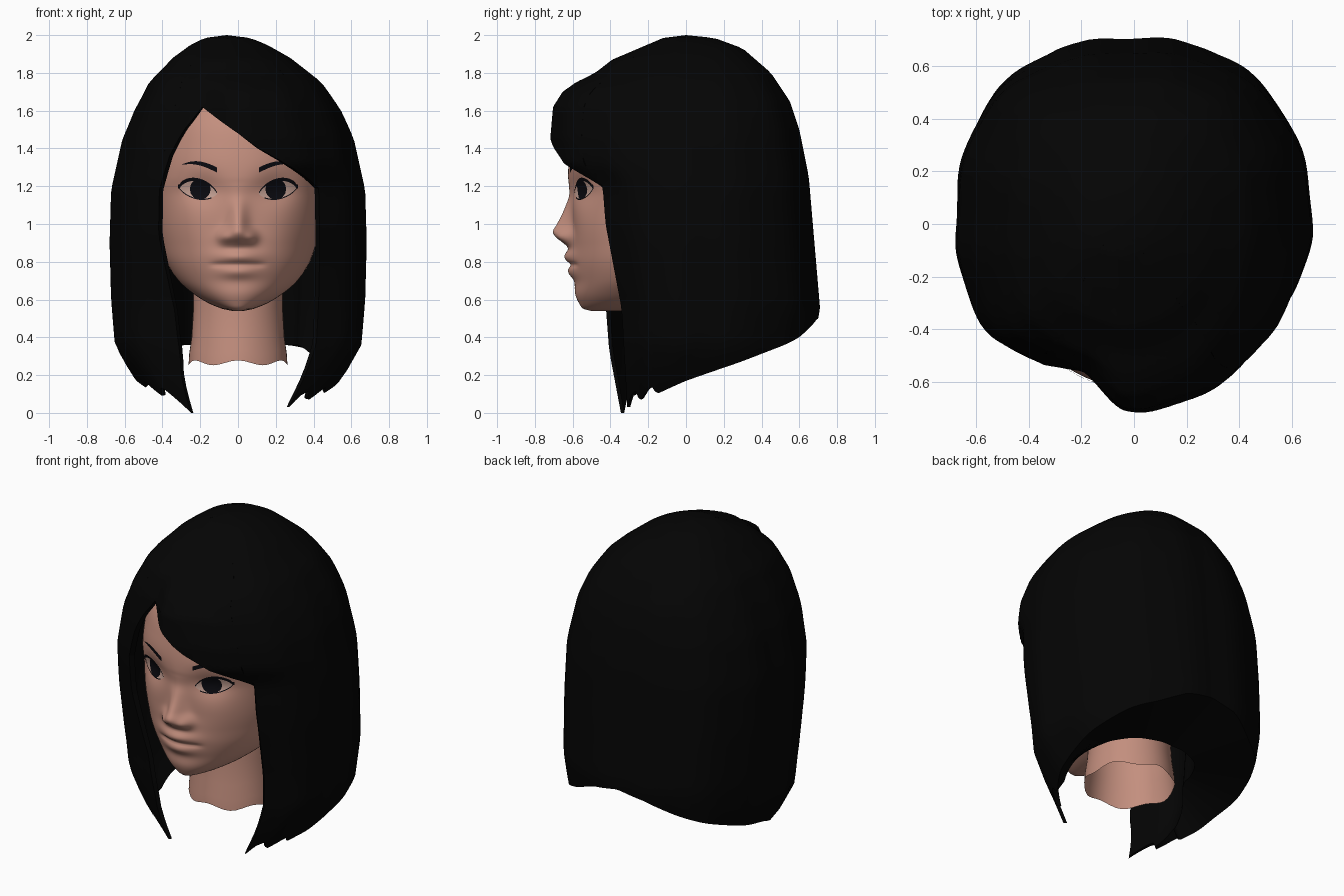
import bpy, bmesh, math

if "Cube" in bpy.data.objects:
    bpy.data.objects.remove(bpy.data.objects["Cube"])


def mat(name, rgb):
    m = bpy.data.materials.new(name)
    m.diffuse_color = (*rgb, 1)
    m.use_nodes = True
    m.node_tree.nodes["Principled BSDF"].inputs["Base Color"].default_value = m.diffuse_color
    return m


SKIN = mat("skin", (0.55, 0.275, 0.21))
HAIR = mat("black hair", (0.0013, 0.0013, 0.0013))
DARK = mat("dark iris", (0.003, 0.003, 0.005))
WHITE = mat("eye white", (0.56, 0.36, 0.30))


def table(rows, z, soft=False):
    """Lookup in rows sorted by rising first value; soft gives a smooth curve."""
    if z <= rows[0][0]:
        return rows[0][1:]
    for i in range(len(rows) - 1):
        p, q = rows[i], rows[i + 1]
        if z <= q[0]:
            h = q[0] - p[0]
            t = (z - p[0]) / h
            if not soft:
                return tuple(a + (b - a) * t for a, b in zip(p[1:], q[1:]))
            o, r = rows[max(i - 1, 0)], rows[min(i + 2, len(rows) - 1)]
            out = []
            for k in range(1, len(p)):
                m0 = (q[k] - o[k]) / (q[0] - o[0]) * h
                m1 = (r[k] - p[k]) / (r[0] - p[0]) * h
                d = p[k] - q[k]
                out.append(p[k] + t * (m0 + t * (-3 * d - 2 * m0 - m1 + t * (2 * d + m0 + m1))))
            return tuple(out)
    return rows[-1][1:]


def smooth(t):
    t = min(1, max(0, t))
    return t * t * (3 - 2 * t)


def build(name, grids, material, bridges=(), caps=False, angle=50):
    """Mesh from grids of points, plus strips that join pairs of point rows."""
    bm = bmesh.new()
    vs = [[[bm.verts.new(p) for p in row] for row in g] for g in grids]

    def strip(a, b):
        for i in range(len(a) - 1):
            bm.faces.new((a[i], a[i + 1], b[i + 1], b[i]))
    for g in vs:
        for a, b in zip(g, g[1:]):
            strip(a, b)
        if caps:
            bm.faces.new(g[0][:-1])
            bm.faces.new(g[-1][:-1])
    for pick in bridges:
        strip(pick(vs[0]), pick(vs[1]))
    bmesh.ops.remove_doubles(bm, verts=bm.verts, dist=0.0004)
    bmesh.ops.recalc_face_normals(bm, faces=bm.faces)
    me = bpy.data.meshes.new(name)
    bm.to_mesh(me)
    bm.free()
    me.materials.append(material)
    ob = bpy.data.objects.new(name, me)
    bpy.context.collection.objects.link(ob)
    bpy.ops.object.select_all(action='DESELECT')
    ob.select_set(True)
    bpy.context.view_layer.objects.active = ob
    bpy.ops.object.shade_smooth_by_angle(angle=math.radians(angle))


# ---------- head: half width, front y, centre y, back y by height ----------
HEAD = [(.54, .03, -.50, -.35, -.25), (.55, .08, -.54, -.32, -.12), (.58, .155, -.56, -.28, 0),
        (.63, .235, -.575, -.24, .05), (.70, .315, -.58, -.19, .1), (.80, .38, -.595, -.15, .2),
        (.90, .415, -.60, -.12, .3), (1.0, .435, -.60, -.12, .42), (1.15, .45, -.61, -.12, .46),
        (1.25, .455, -.625, -.12, .48), (1.4, .44, -.61, -.12, .48), (1.55, .40, -.57, -.12, .42),
        (1.7, .30, -.47, -.10, .33), (1.8, .15, -.30, -.05, .2)]
NOSE = [(.84, 0, .05), (.87, .008, .05), (.90, .045, .05), (.93, .085, .05), (.96, .103, .045),
        (1.0, .082, .038), (1.05, .054, .035), (1.1, .03, .035), (1.15, .01, .036), (1.22, 0, .04)]
N = 2.15


def gauss(x, z, cx, cz, sx, sz):
    return math.exp(-((x - cx) / sx) ** 2 / 2 - ((z - cz) / sz) ** 2 / 2)


def bump(x, z):
    """Forward relief of the face: nose, lips, eye sockets, cheeks, chin."""
    x = abs(x)
    h, s = table(NOSE, z, True)
    d = h * math.exp(-(x / s) ** 2 / 2)
    d += .03 * gauss(x, z, .07, .93, .025, .026)
    d += .012 * gauss(x, z, 0, .79, .15, .08)
    d += .036 * gauss(x, z, 0, .828, .075, .026) + .026 * gauss(x, z, 0, .745, .07, .024)
    d -= .011 * gauss(0, z, 0, .785, 1, .009) * smooth((.175 - x) / .08)
    d -= .035 * gauss(x, z, .2, 1.19, .08, .055)
    d += .014 * gauss(x, z, .25, 1.0, .09, .09) + .01 * gauss(x, z, 0, .63, .09, .045)
    return d


def face_y(x, z):
    w, f, c, b = table(HEAD, z, True)
    r = max(0, 1 - (abs(x) / w) ** N) ** (1 / N)
    return c - (c - f) * r - bump(x, z) * min(1, r * 1.6)


def head_point(t, z):
    w, f, c, b = table(HEAD, z, True)
    a = math.pi * (.45 * t + .55 * t ** 3)
    s, k = math.sin(a), math.cos(a)
    x = w * math.copysign(abs(s) ** (2 / N), s)
    y = face_y(x, z) if k > 0 else c + (b - c) * abs(k) ** (2 / N)
    return (x, y, z)


head_rows = [[head_point(-1 + 2 * i / 128, .54 + 1.26 * j / 126) for i in range(129)]
             for j in range(127)]
build("head", [head_rows], SKIN, caps=True, angle=80)

# ---------- neck, open below, with an uneven lower edge ----------
neck = []
for t in (0, .12, .3, .6, 1):
    row = []
    for i in range(49):
        a = 2 * math.pi * i / 48
        low = .265 + .013 * math.cos(6 * a)
        r = .262 - .025 * smooth(t / .5)
        row.append((r * math.sin(a), -.04 - r * math.cos(a), low + (.75 - low) * t))
    neck.append(row)
build("neck", [neck], SKIN)


# ---------- eyes, lashes and brows: thin patches lying on the face ----------
def patch(name, side, x0, x1, lo, hi, material, lift):
    rows = []
    for i in range(25):
        x = x0 + (x1 - x0) * i / 24
        a, b = lo(x), hi(x)
        zs = [a + (max(a, b) - a) * j / 8 for j in range(9)]
        rows.append([(side * x, face_y(x, z) - lift, z) for z in zs])
    build(name, [rows], material)


def arch(x):
    return max(0, 1 - ((x - .21) / .1) ** 2)


def lid_top(x):
    return 1.175 + .15 * (x - .21) + .056 * arch(x) ** .7


def lid_low(x):
    return 1.175 + .15 * (x - .21) - .042 * arch(x) ** .8


def disc(x):
    return math.sqrt(max(0, .055 ** 2 - (x - .2) ** 2))


def brow(x):
    return 1.272 + .045 * math.sin((x - .11) / .185 * 2.0)


for side, tag in ((-1, "right"), (1, "left")):
    patch(tag + "_eye_white", side, .11, .31, lid_low, lid_top, WHITE, .003)
    patch(tag + "_iris", side, .145, .255, lambda x: max(lid_low(x), 1.185 - disc(x)),
          lambda x: min(lid_top(x), 1.185 + disc(x)), DARK, .006)
    patch(tag + "_upper_lashes", side, .112, .318, lambda x: lid_top(x) - .004,
          lambda x: lid_top(x) + .004 + .07 * (x - .11), DARK, .008)
    patch(tag + "_lower_lashes", side, .14, .31, lambda x: lid_low(x) - .004,
          lambda x: lid_low(x) + .002, DARK, .007)
    patch(tag + "_eyebrow", side, .11, .295, brow,
          lambda x: brow(x) + .024 * (1 - ((x - .11) / .185) ** 2) + .003, DARK, .006)

# ---------- hair: half width, back depth and front depths by height ----------
WIDTH = [(0, .40), (.2, .56), (.36, .65), (.6, .67), (.9, .678), (1.18, .67), (1.45, .61),
         (1.6, .545), (1.75, .455), (1.88, .31), (1.95, .2), (1.985, .12), (2, 0)]
BACK = [(.3, .66), (.45, .69), (.55, .71), (.9, .68), (1.25, .65), (1.5, .6), (1.65, .55),
        (1.8, .45), (1.93, .3), (1.985, .15), (2, 0)]
FRONT = [(0, .40), (.55, .44), (1.0, .55), (1.2, .57), (1.32, .70), (1.45, .715), (1.62, .70),
         (1.7, .65), (1.75, .58), (1.8, .48), (1.87, .39), (1.93, .25), (1.985, .12), (2, 0)]
FRONT_R = [(0, .41), (.55, .47), (1.0, .57), (1.2, .60), (1.4, .61), (1.62, .585), (1.75, .52),
           (1.87, .38), (1.93, .25), (1.985, .12), (2, 0)]
INWARD = [(0, 1.0), (.33, 1.06), (.55, 1.05), (.95, 1.0)]
# roundness of the cross-section by direction: 2 is an ellipse, more is boxier
ROUND = [(-180, 2.35), (-90, 2.45), (-50, 2.6), (-30, 2.25), (0, 2), (50, 2.05), (90, 2.25),
         (180, 2.35)]


def hair_point(deg, z, scale):
    if deg < 0:
        deg = -(180 - (180 + deg) * table(INWARD, z)[0])
    a = math.radians(deg)
    m = smooth((-deg - 3) / 20)
    depth = table(FRONT, z)[0] * (1 - m) + table(FRONT_R, z)[0] * m
    if abs(deg) > 90:
        depth = table(BACK, z)[0]
    e = table(ROUND, deg)[0]
    r = scale * (abs(math.sin(a)) ** e + abs(math.cos(a)) ** e) ** (-1 / e)
    r *= 1 + .006 * math.sin(13 * a + 1) * smooth((2 - z) / .4)
    shift = -.06 * max(0, (z - 1.5) / .5) ** 2
    return (r * table(WIDTH, z)[0] * math.sin(a) + shift, -r * depth * math.cos(a), z)


def hair_shell(name, keys, step, thin, thick):
    """Outer and inner hair sheets from the crown to a hem given by angle."""
    n = round((keys[-1][0] - keys[0][0]) / step)
    outer, inner = [], []
    for j in range(45):
        s = (j / 44) ** 1.6
        ro, ri = [], []
        for i in range(n + 1):
            deg = keys[0][0] + (keys[-1][0] - keys[0][0]) * i / n
            hem = table(keys, deg)[0]
            deg = deg - 360 if deg > 180 else deg
            c = smooth((abs(deg) - 50) / 60)
            ro.append(hair_point(deg, 2 - (2 - hem) * s, 1))
            low = hem + (.36 - hem) * c
            ri.append(hair_point(deg, 1.97 - (1.97 - low) * s, thin + (thick - thin) * c))
        outer.append(ro)
        inner.append(ri)
    build(name, [outer, inner], HAIR, bridges=(
        lambda g: g[-1], lambda g: [r[0] for r in g], lambda g: [r[-1] for r in g]))


# long bob around the sides and back, with pointed front locks
hair_shell("long_hair", [(39.5, .03), (44, .09), (50, .12), (53, .06), (64, .14), (68, .10),
                         (90, .17), (120, .29), (150, .41), (165, .49), (180, .52), (195, .49),
                         (210, .41), (240, .29), (270, .19), (290, .13), (294, .17), (306, .09),
                         (309, .14), (323.5, 0)], 2.5, .95, .5)
# swept fringe across the forehead
hair_shell("fringe", [(-36.5, 1.18), (-34, 1.35), (-28, 1.5), (-20, 1.62), (-10, 1.55), (0, 1.48),
                      (10, 1.40), (20, 1.34), (28, 1.285), (34, 1.24), (39.5, 1.19)],
           1.5, .95, .95)
